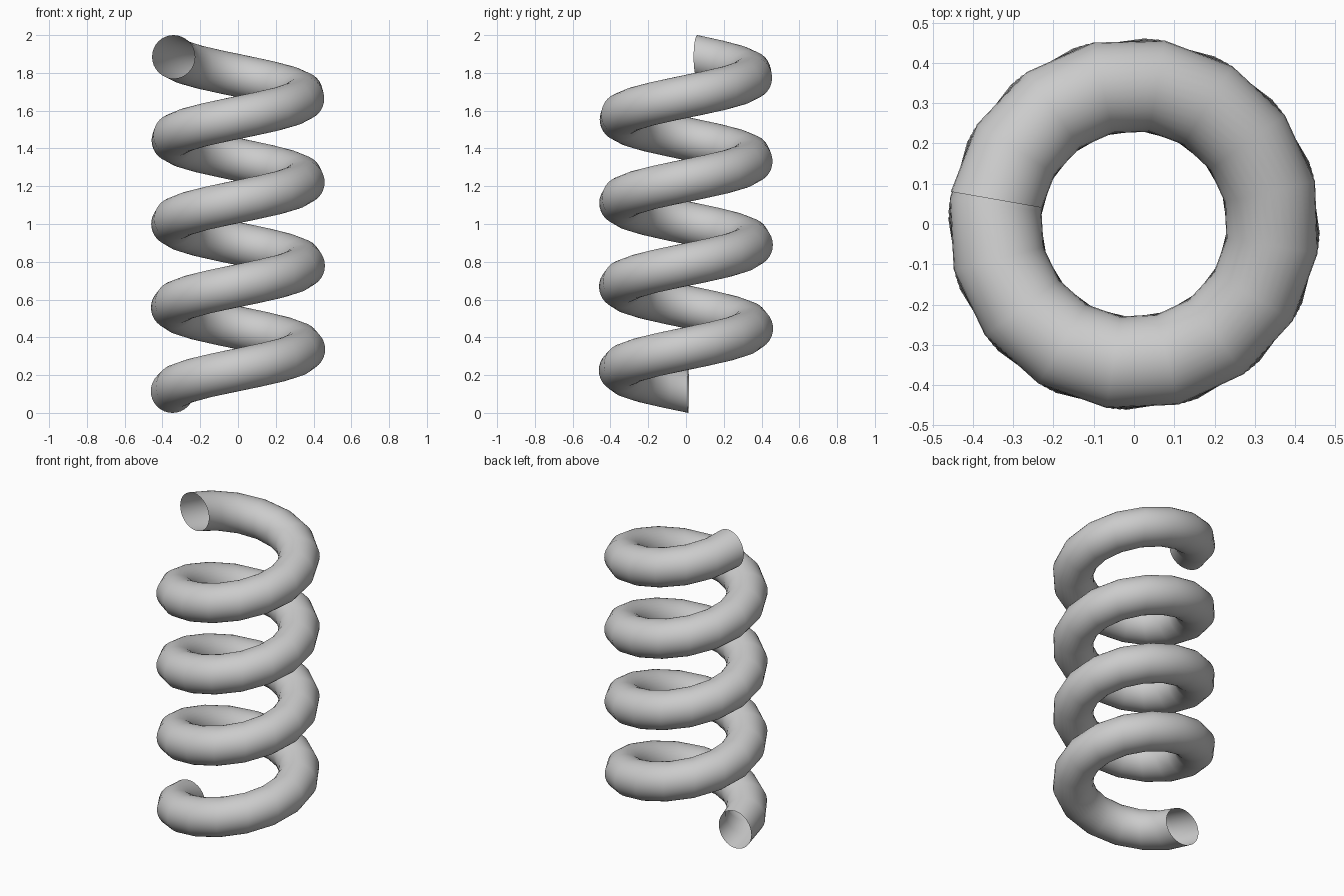
import bpy, bmesh
from math import sin, cos, pi, radians

if "Cube" in bpy.data.objects:
    bpy.data.objects.remove(bpy.data.objects["Cube"])

COIL_R, TUBE_R = 0.347, 0.115      # coil and tube radius
STEPS, SIDES = 64, 32              # sections along the coil, sides of the tube
START, TURN = radians(178), radians(1432)
Z0, RISE = 0.115, 1.77


def ring(bm, t):
    """Upright circular section at fraction t along the coil."""
    a = START + TURN * t
    verts = []
    for j in range(SIDES):
        b = 2 * pi * j / SIDES
        r = COIL_R + TUBE_R * cos(b)
        verts.append(bm.verts.new((r * cos(a), r * sin(a), Z0 + RISE * t + TUBE_R * sin(b))))
    return verts


# open-ended spring tube
bm = bmesh.new()
rings = [ring(bm, i / STEPS) for i in range(STEPS + 1)]
for p, q in zip(rings, rings[1:]):
    for j in range(SIDES):
        k = (j + 1) % SIDES
        f = bm.faces.new((p[j], q[j], q[k], p[k]))
        f.smooth = True

mesh = bpy.data.meshes.new("coil_spring")
bm.to_mesh(mesh)
bm.free()
spring = bpy.data.objects.new("coil_spring", mesh)
bpy.context.collection.objects.link(spring)
